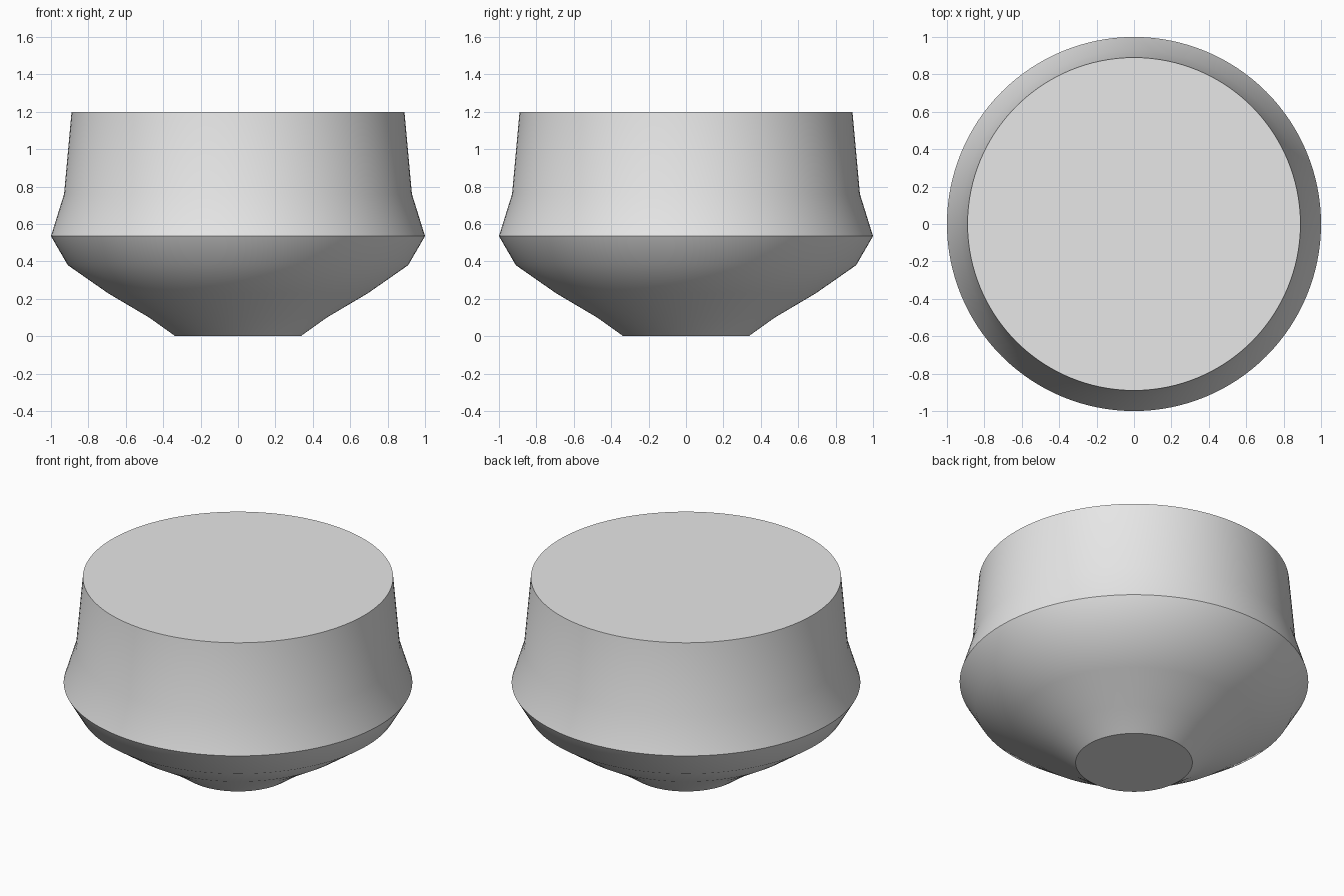
import bpy
import bmesh
import math

cube = bpy.data.objects.get("Cube")
if cube:
    bpy.data.objects.remove(cube, do_unlink=True)

# Single plain grey
grey = bpy.data.materials.new("light_grey")
grey.use_nodes = True
colour = (0.8, 0.8, 0.8, 1.0)
grey.diffuse_color = colour
grey.node_tree.nodes["Principled BSDF"].inputs["Base Color"].default_value = colour

# Outline from the base to the rim, as (radius, height)
PROFILE = [(0.335, 0.0), (0.475, 0.1), (0.695, 0.23), (0.91, 0.38),
           (1.0, 0.535), (0.93, 0.76), (0.89, 1.2)]
SIDES = 128


def lathe(name, profile, sides, material):
    """Closed solid of revolution with flat caps."""
    bm = bmesh.new()
    rings = []
    for radius, height in profile:
        angles = [math.tau * i / sides for i in range(sides)]
        rings.append([bm.verts.new((radius * math.cos(a), radius * math.sin(a), height))
                      for a in angles])
    for low, high in zip(rings, rings[1:]):
        for i in range(sides):
            j = (i + 1) % sides
            bm.faces.new((low[i], low[j], high[j], high[i]))
    bm.faces.new(reversed(rings[0]))
    bm.faces.new(rings[-1])
    mesh = bpy.data.meshes.new(name)
    bm.to_mesh(mesh)
    bm.free()
    mesh.materials.append(material)
    obj = bpy.data.objects.new(name, mesh)
    bpy.context.collection.objects.link(obj)
    return obj


# Turned body, smooth around but crisp at the caps and widest edge
body = lathe("turned_body", PROFILE, SIDES, grey)
bpy.ops.object.select_all(action="DESELECT")
body.select_set(True)
bpy.context.view_layer.objects.active = body
bpy.ops.object.shade_smooth_by_angle(angle=math.radians(30))
